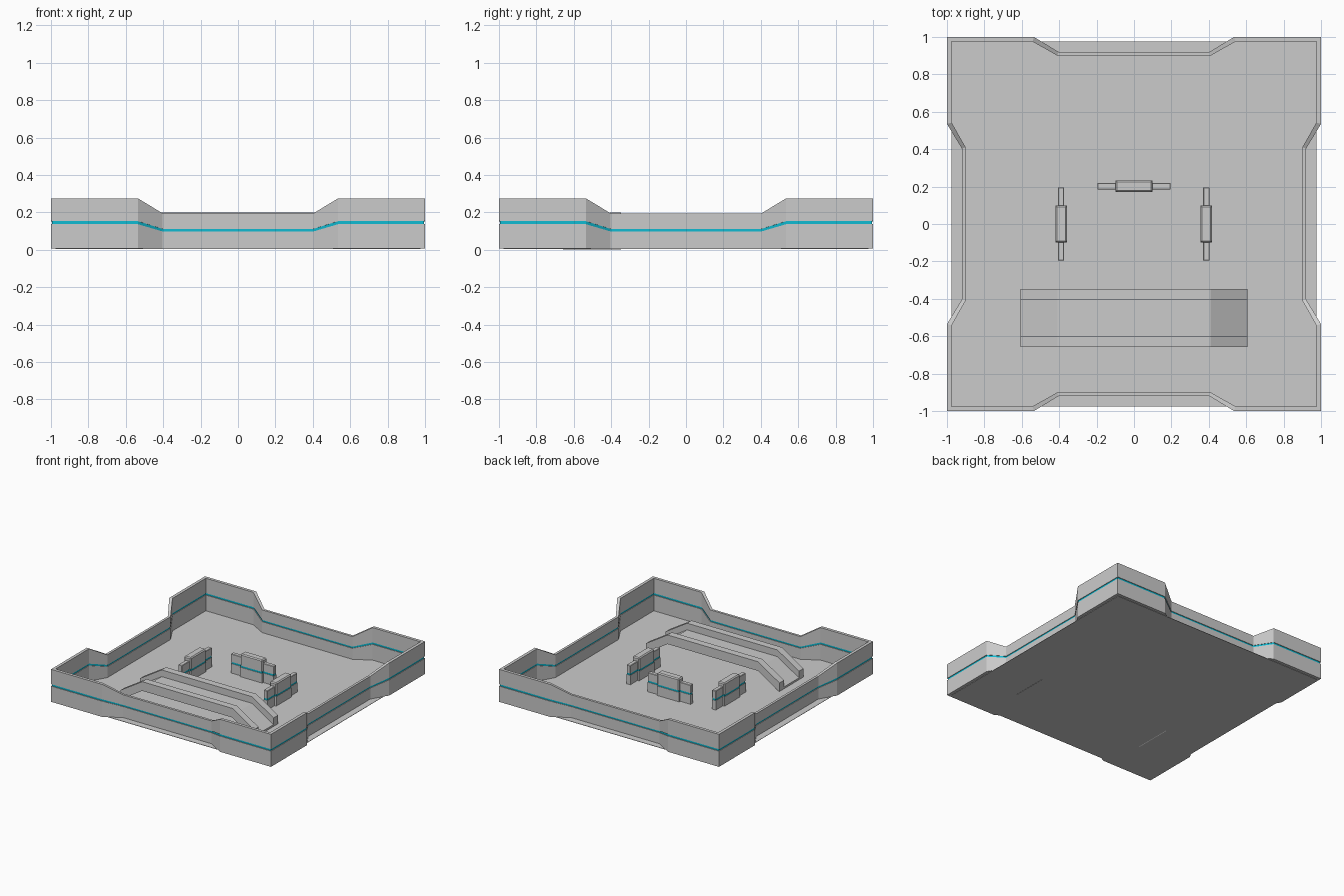
import bpy, bmesh
from math import pi
from mathutils import Matrix

if "Cube" in bpy.data.objects:
    bpy.data.objects.remove(bpy.data.objects["Cube"])

teal = bpy.data.materials.new("teal_light")
teal.diffuse_color = (0.005, 0.5, 0.65, 1)
teal.use_nodes = True
teal.node_tree.nodes["Principled BSDF"].inputs["Base Color"].default_value = teal.diffuse_color
FLOOR = 0.008


def finish(bm, name, mat=None):
    bmesh.ops.recalc_face_normals(bm, faces=bm.faces)
    me = bpy.data.meshes.new(name)
    bm.to_mesh(me)
    bm.free()
    ob = bpy.data.objects.new(name, me)
    bpy.context.collection.objects.link(ob)
    if mat:
        me.materials.append(mat)
    return ob


def outline(mid, high, a, b):
    """Closed square outline with a recessed middle on every side: (x, y, is_mid)."""
    quarter = [(a, -mid, 1), (b, -high, 0), (high, -high, 0), (high, -b, 0), (mid, -a, 1)]
    pts = []
    for _ in range(4):
        pts += quarter
        quarter = [(-y, x, m) for x, y, m in quarter]
    return pts


def wall_ring(name, low, top, inset=0.0, mat=None):
    """low / top are (height at corners, height at recessed middle)."""
    bm = bmesh.new()
    outer = outline(0.92 - inset, 1 - inset, 0.403, 0.535)
    inner = outline(0.9 + inset, 0.975 + inset, 0.41, 0.542)
    loops = [[bm.verts.new((x, y, z[m])) for x, y, m in pts]
             for pts, z in ((outer, low), (outer, top), (inner, top), (inner, low))]
    n = len(outer)
    for k in range(4):
        p, q = loops[k], loops[(k + 1) % 4]
        for i in range(n):
            j = (i + 1) % n
            bm.faces.new((p[i], p[j], q[j], q[i]))
    return finish(bm, name, mat)


def box(name, size, z0, z1, place, mat=None, bevel=0.0):
    """Box of size (length, width) between two heights, moved by a matrix."""
    bm = bmesh.new()
    bmesh.ops.create_cube(bm, size=1)
    bmesh.ops.scale(bm, vec=(size[0], size[1], z1 - z0), verts=bm.verts)
    bmesh.ops.translate(bm, vec=(0, 0, (z0 + z1) / 2), verts=bm.verts)
    if bevel:
        edges = [e for e in bm.edges if max(v.co.z for v in e.verts) > z1 - 1e-5]
        bmesh.ops.bevel(bm, geom=edges, offset=bevel, segments=1, affect='EDGES')
    bm.transform(place)
    return finish(bm, name, mat)


def arch(name, y0, y1, thick):
    """Ramp-flat-ramp strip of even vertical thickness, extruded along y."""
    low = [(-0.607, 0.003), (-0.41, 0.125), (0.41, 0.125), (0.607, 0.003)]
    prof = low + [(x, z + thick) for x, z in reversed(low)]
    bm = bmesh.new()
    face = bm.faces.new([bm.verts.new((x, y0, z)) for x, z in prof])
    ext = bmesh.ops.extrude_face_region(bm, geom=[face])
    moved = [g for g in ext["geom"] if isinstance(g, bmesh.types.BMVert)]
    bmesh.ops.translate(bm, vec=(0, y1 - y0, 0), verts=moved)
    return finish(bm, name)


# Floor plate
box("floor", (1.95, 1.95), FLOOR - 0.003, FLOOR, Matrix())

# Perimeter wall: lower band, recessed light strip, upper band
wall_ring("wall_lower", (FLOOR, FLOOR), (0.137, 0.098))
wall_ring("wall_light_strip", (0.135, 0.096), (0.155, 0.114), 0.005, teal)
wall_ring("wall_upper", (0.153, 0.112), (0.275, 0.195))

# Three low barricades, each a long slab with a thicker middle block
for n, (x, y, turn) in enumerate([(-0.39, 0, pi / 2), (0.387, 0, pi / 2), (0, 0.202, 0)], 1):
    place = Matrix.Translation((x, y, 0)) @ Matrix.Rotation(turn, 4, 'Z')
    for part, length, width, top in (("slab", 0.39, 0.034, 0.165), ("block", 0.2, 0.062, 0.195)):
        name = f"barricade_{n}_{part}"
        box(name + "_lower", (length, width), FLOOR - 0.003, 0.085, place)
        box(name + "_light", (length - 0.006, width - 0.006), 0.084, 0.101, place, teal)
        box(name + "_upper", (length, width), 0.1, top, place, bevel=0.008 if part == "block" else 0.003)

# Footbridge: thin deck between two raised rails
arch("bridge_deck", -0.602, -0.403, 0.02)
arch("bridge_rail_front", -0.658, -0.6, 0.075)
arch("bridge_rail_back", -0.405, -0.347, 0.075)
